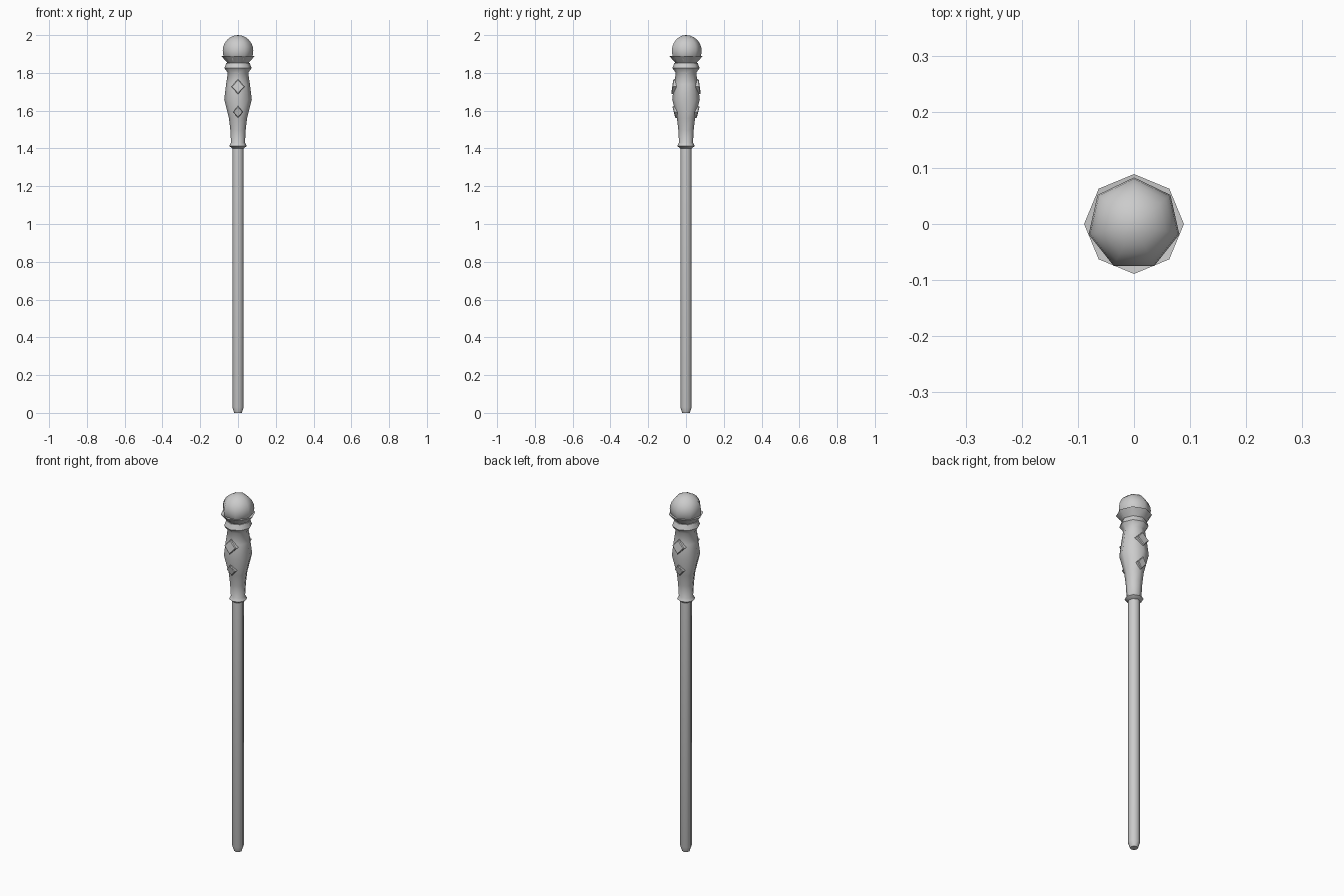
import bpy, bmesh
from math import cos, sin, pi, radians

if "Cube" in bpy.data.objects:
    bpy.data.objects.remove(bpy.data.objects["Cube"])


def finish(bm, name, angle=None):
    bmesh.ops.recalc_face_normals(bm, faces=bm.faces)
    mesh = bpy.data.meshes.new(name)
    bm.to_mesh(mesh)
    bm.free()
    obj = bpy.data.objects.new(name, mesh)
    bpy.context.collection.objects.link(obj)
    if angle:
        bpy.ops.object.select_all(action='DESELECT')
        obj.select_set(True)
        bpy.context.view_layer.objects.active = obj
        bpy.ops.object.shade_smooth_by_angle(angle=radians(angle))
    return obj


def lathe(name, profile, sides=8, start=0.0, angle=50):
    """Closed turned solid from (radius, height) points."""
    bm = bmesh.new()
    rings = [[bm.verts.new((r * cos(start + 2 * pi * i / sides),
                            r * sin(start + 2 * pi * i / sides), z))
              for i in range(sides)] for r, z in profile]
    for a, b in zip(rings, rings[1:]):
        for i in range(sides):
            j = (i + 1) % sides
            bm.faces.new((a[i], a[j], b[j], b[i]))
    bm.faces.new(rings[0])
    bm.faces.new(rings[-1])
    return finish(bm, name, angle)


def stud(name, side, z, half_w, half_h, surface, slope):
    """Diamond slab lying on the sloped grip, on the front (-1) or back (+1)."""
    bm = bmesh.new()
    rings = []
    for depth, k in ((-0.022, 1.0), (0.004, 1.0), (0.008, 0.85)):
        rings.append([bm.verts.new((x * half_w * k,
                                    side * (surface + depth + slope * h * half_h * k),
                                    z + h * half_h * k))
                      for x, h in ((1, 0), (0, 1), (-1, 0), (0, -1))])
    for a, b in zip(rings, rings[1:]):
        for i in range(4):
            j = (i + 1) % 4
            bm.faces.new((a[i], a[j], b[j], b[i]))
    bm.faces.new(rings[0])
    bm.faces.new(rings[-1])
    finish(bm, name)


# Long shaft with a chamfered foot
lathe("shaft", [(0.02, 0), (0.03, 0.03), (0.03, 1.41)])

# Collar, swelling grip and neck ring
lathe("grip", [(0.03, 1.40), (0.047, 1.413), (0.037, 1.43), (0.041, 1.50),
               (0.048, 1.56), (0.073, 1.66), (0.063, 1.74), (0.054, 1.80),
               (0.072, 1.825), (0.062, 1.853)])

# Flared cup holding the orb
lathe("cup", [(0.052, 1.848), (0.089, 1.89), (0.07, 1.888)])

# Seven-sided orb
bm = bmesh.new()
bmesh.ops.create_uvsphere(bm, u_segments=7, v_segments=12, radius=0.083)
for v in bm.verts:
    x, y = v.co.x, v.co.y
    v.co.x, v.co.y = -y, x
    v.co.z += 1.917
# turn so that one corner points straight back
ang = max(bm.verts, key=lambda v: v.co.xy.length).co
from mathutils import Matrix
from math import atan2
bmesh.ops.rotate(bm, cent=(0, 0, 0), verts=bm.verts,
                 matrix=Matrix.Rotation(pi / 2 - atan2(ang.y, ang.x), 3, 'Z'))
finish(bm, "orb", 60)

# Diamond studs on front and back of the grip
for side, label in ((-1, "front"), (1, "back")):
    stud(label + "_upper_stud", side, 1.727, 0.037, 0.04, 0.065, -0.14)
    stud(label + "_lower_stud", side, 1.593, 0.027, 0.032, 0.057, 0.25)
